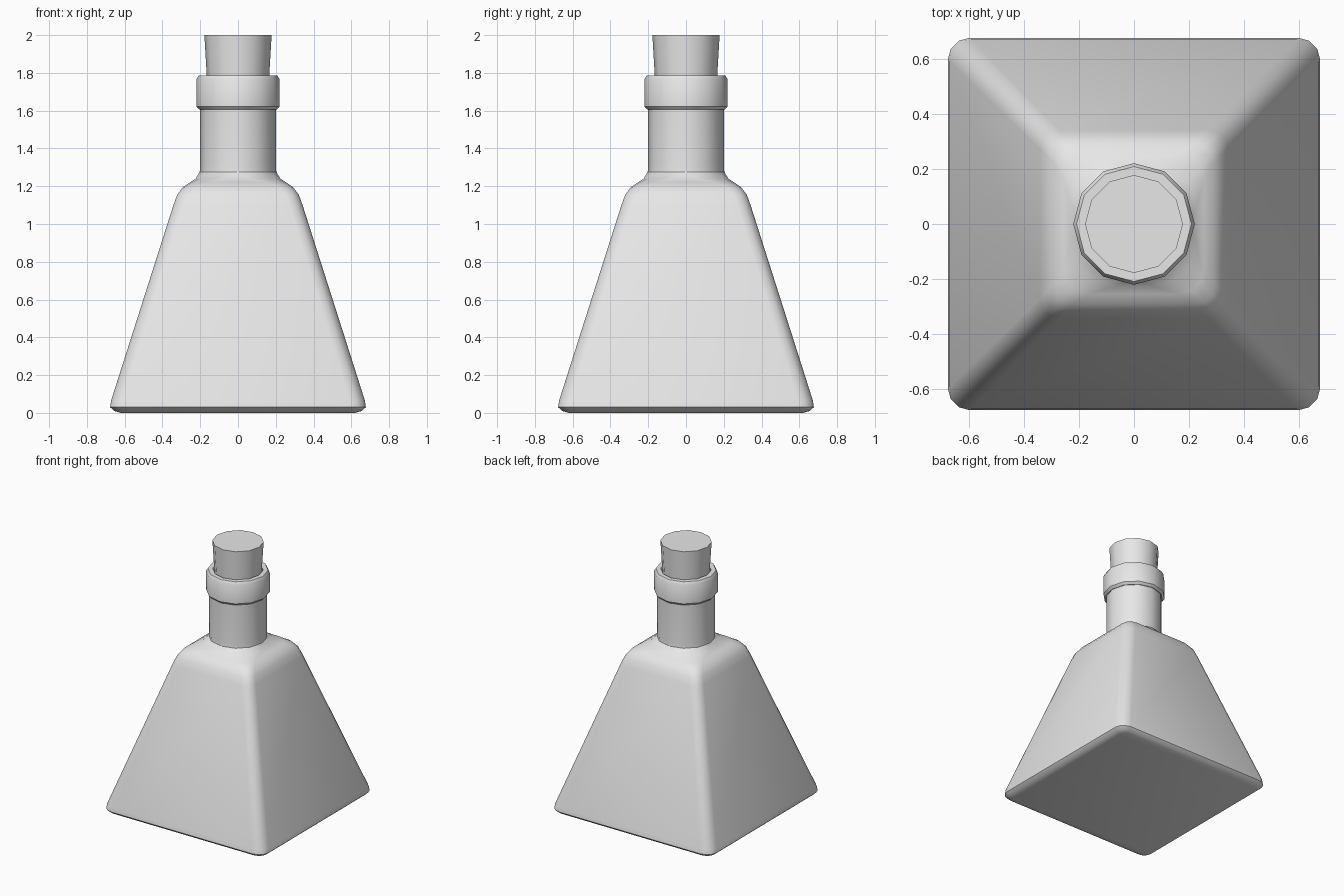
import bpy, bmesh
from math import sin, cos, pi, radians

cube = bpy.data.objects.get("Cube")
if cube:
    bpy.data.objects.remove(cube)

GREY = (0.8, 0.8, 0.8, 1)
grey = bpy.data.materials.new("plain grey")
grey.use_nodes = True
grey.diffuse_color = GREY
grey.node_tree.nodes["Principled BSDF"].inputs["Base Color"].default_value = GREY


def ring(z, half, radius):
    """Rounded square with three facets per corner; a 12-gon if radius equals half."""
    points = []
    for quarter in range(4):
        a = quarter * pi / 2
        sx = 1 if quarter in (0, 3) else -1
        sy = 1 if quarter < 2 else -1
        for step in range(4):
            b = a + step * pi / 6
            points.append((sx * (half - radius) + radius * cos(b),
                           sy * (half - radius) + radius * sin(b), z))
    return points


def loft(name, sections, closed=False):
    """Skin rings of (z, half width, corner radius), capping or closing the ends."""
    bm = bmesh.new()
    rings = [[bm.verts.new(p) for p in ring(*s)] for s in sections]
    pairs = list(zip(rings, rings[1:]))
    if closed:
        pairs.append((rings[-1], rings[0]))
    else:
        bm.faces.new(rings[0][::-1])
        bm.faces.new(rings[-1])
    for low, high in pairs:
        for i in range(len(low)):
            j = (i + 1) % len(low)
            bm.faces.new((low[i], low[j], high[j], high[i]))
    bmesh.ops.remove_doubles(bm, verts=bm.verts[:], dist=0.0001)
    bmesh.ops.recalc_face_normals(bm, faces=bm.faces[:])
    mesh = bpy.data.meshes.new(name)
    bm.to_mesh(mesh)
    bm.free()
    mesh.materials.append(grey)
    obj = bpy.data.objects.new(name, mesh)
    bpy.context.collection.objects.link(obj)
    bpy.ops.object.select_all(action='DESELECT')
    obj.select_set(True)
    bpy.context.view_layer.objects.active = obj
    bpy.ops.object.shade_smooth_by_angle(angle=radians(40))
    return obj


def round_section(z, r):
    return (z, r, r)


# Pyramid-shaped body blending into the round neck
loft("bottle_body", [
    (0, 0.62, 0.04), (0.01, 0.655, 0.06), (0.03, 0.677, 0.08), (0.065, 0.672, 0.08),
    (1.1, 0.342, 0.07), (1.155, 0.322, 0.07), (1.195, 0.292, 0.07), (1.22, 0.255, 0.09),
    (1.24, 0.225, 0.16), round_section(1.275, 0.203), round_section(1.31, 0.2),
    round_section(1.63, 0.2),
])

# Bevelled collar with an open mouth
loft("bottle_lip", [
    round_section(z, r) for z, r in
    [(1.605, 0.17), (1.605, 0.205), (1.622, 0.221), (1.765, 0.221), (1.785, 0.209), (1.785, 0.175)]
], closed=True)

# Tapered stopper
loft("cork", [round_section(1.61, 0.155), round_section(2, 0.178)])
